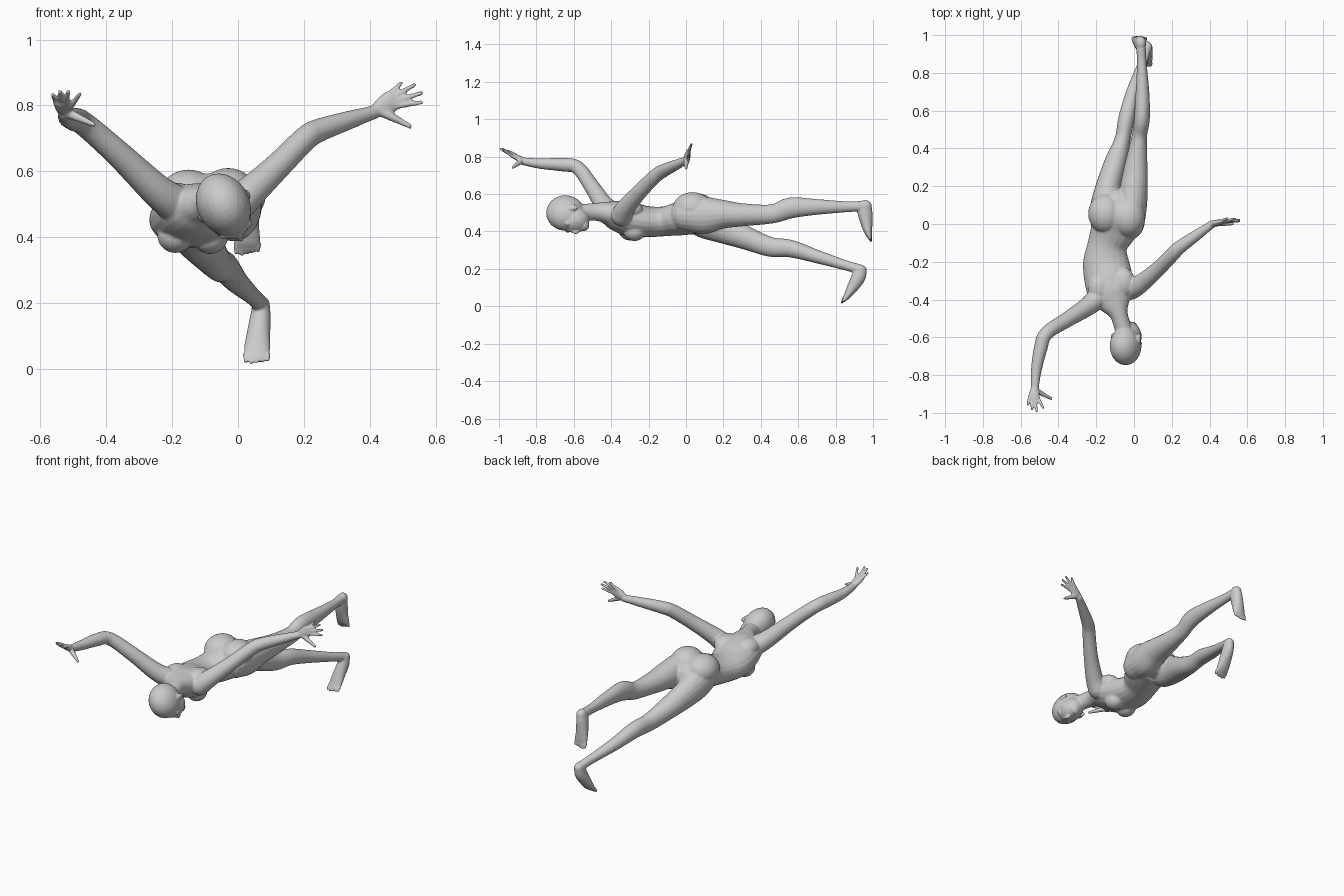
import bpy, bmesh, math
from mathutils import Vector, Matrix

bm = bmesh.new()
SEG = 20


def spline(a, b, c, d, t):
    return 0.5 * (2*b + (c-a)*t + (2*a-5*b+4*c-d)*t*t + (3*b-a-3*c+d)*t**3)


def loft(stations, ref=(0, 0, 1), sub=5):
    """Smooth elliptical tube: stations are (x, y, z, half width, half depth), rounded ends."""
    ref = Vector(ref)
    st = [Vector(s) for s in stations]
    ext = [2*st[0]-st[1]] + st + [2*st[-1]-st[-2]]
    ext[0][3:5] = st[0][3:5]
    ext[-1][3:5] = st[-1][3:5]
    pts = [spline(*ext[i:i+4], k/sub) for i in range(len(st)-1) for k in range(sub)] + [st[-1]]
    cen = [Vector(p[:3]) for p in pts]
    tan = [(cen[min(i+1, len(cen)-1)] - cen[max(i-1, 0)]).normalized() for i in range(len(cen))]
    rows = [(c, t, p[3], p[4]) for c, t, p in zip(cen, tan, pts)]

    def cap(row, sign):
        c, t, w, d = row
        r = min(w, d)
        return [(c + t*sign*r*math.sin(a), t, w*math.cos(a), d*math.cos(a))
                for a in (math.radians(v) for v in (25, 50, 70, 83))]
    rows = cap(rows[0], -1)[::-1] + rows + cap(rows[-1], 1)
    rings = []
    for c, t, w, d in rows:
        side = t.cross(ref).normalized()
        nor = side.cross(t)
        rings.append([bm.verts.new(c + side*w*math.cos(a) + nor*d*math.sin(a))
                      for a in (2*math.pi*k/SEG for k in range(SEG))])
    faces = [bm.faces.new((r0[k], r0[(k+1) % SEG], r1[(k+1) % SEG], r1[k]))
             for r0, r1 in zip(rings, rings[1:]) for k in range(SEG)]
    faces += [bm.faces.new(rings[0][::-1]), bm.faces.new(rings[-1])]
    bmesh.ops.recalc_face_normals(bm, faces=faces)


def blob(center, radii, basis=Matrix.Identity(3)):
    m = Matrix.Translation(center) @ basis.to_4x4() @ Matrix.Diagonal((*radii, 1))
    bmesh.ops.create_uvsphere(bm, u_segments=24, v_segments=16, radius=1, matrix=m)


def digit(a, b, r, ref):
    a, b = Vector(a), Vector(b)
    loft([(*a, r*1.15, r*1.15), (*a.lerp(b, .5), r, r), (*b, r*.8, r*.8)], ref, 3)


# torso and neck
loft([(-.09, .10, .485, .12, .09), (-.09, .05, .49, .15, .105), (-.11, -.03, .47, .125, .092),
      (-.14, -.11, .455, .105, .08), (-.148, -.20, .452, .122, .083), (-.135, -.29, .463, .128, .092),
      (-.118, -.37, .485, .122, .082), (-.10, -.425, .50, .085, .06), (-.08, -.48, .505, .048, .048),
      (-.055, -.56, .50, .046, .046)])
# shoulder blades, breasts, buttocks
for c, r in [((-.185, -.34, .515), (.06, .08, .05)), ((-.055, -.31, .515), (.06, .08, .05)),
             ((-.19, -.30, .405), (.055, .06, .053)), ((-.085, -.275, .402), (.055, .06, .053)),
             ((-.15, .055, .52), (.093, .105, .085)), ((-.03, .035, .525), (.09, .105, .085))]:
    blob(c, r)

# head, built in a tilted face frame: side, up, forward
f = Vector((.45, .0, -.893))
u = Vector((0, -1, 0))
s = u.cross(f).normalized()
frame = Matrix((s, u, f)).transposed()
hc = Vector((-.04, -.645, .49))


def head(side, up, fwd, radii):
    blob(hc + s*side + u*up + f*fwd, radii, frame)


head(0, 0, -.01, (.08, .103, .098))      # skull
head(0, -.045, .03, (.066, .085, .07))   # face
head(0, -.10, .062, (.032, .028, .032))  # chin
head(0, -.055, .10, (.011, .02, .016))   # nose
head(0, -.038, .094, (.008, .026, .011))
head(0, -.083, .087, (.02, .009, .011))  # lips
for k in (-1, 1):
    head(k*.078, -.04, -.005, (.009, .03, .017))   # ears
    head(k*.03, -.012, .076, (.026, .011, .013))   # brows
    head(k*.038, -.055, .06, (.02, .022, .02))     # cheeks
    head(k*.028, -.032, .076, (.013, .008, .01))   # eyes

# lowered leg
loft([(-.15, .04, .49, .085, .09), (-.148, .11, .455, .08, .095), (-.135, .20, .415, .067, .08),
      (-.097, .33, .362, .058, .062), (-.06, .45, .318, .042, .053), (-.04, .56, .308, .043, .047),
      (-.005, .70, .266, .036, .036), (.045, .85, .22, .025, .027), (.065, .92, .20, .025, .027)])
# raised leg
loft([(-.03, .0, .49, .085, .09), (-.012, .10, .487, .081, .10), (.0, .20, .492, .073, .077),
      (.01, .30, .489, .062, .062), (.028, .46, .494, .041, .051), (.042, .56, .526, .042, .056),
      (.045, .70, .531, .036, .042), (.041, .86, .532, .025, .029), (.037, .93, .535, .026, .028)])


def foot(stations, ref, length):
    """Sole-length loft with a row of five toes."""
    loft(stations, ref)
    st = stations[-1]
    end = Vector(st[:3])
    d = (end - Vector(stations[-2][:3])).normalized()
    side = d.cross(Vector(ref)).normalized()
    if side.x < 0:
        side = -side
    for k in range(5):
        off = (k-2)*.0165
        p = end + side*off - d*.01
        digit(p, p + d*(length - .004*abs(k-1)), .0085, ref)


foot([(.07, .935, .195, .027, .033), (.068, .922, .155, .032, .038), (.062, .893, .105, .036, .031),
      (.058, .865, .06, .04, .02), (.057, .845, .035, .035, .012)], (0, -.85, .5), .03)
foot([(.037, .957, .54, .028, .036), (.032, .957, .50, .032, .04), (.028, .966, .44, .036, .031),
      (.028, .976, .39, .04, .02), (.028, .983, .368, .035, .012)], (0, -1, 0), .03)


def arm(pts, ref):
    loft([(x, y, z, r, r) for x, y, z, r in pts], ref)


def hand(wrist, palm, knuckles, tips, thumb, ref):
    """Flat palm, four fingers from knuckles to tips, and a two-part thumb."""
    w = Vector(wrist)
    mid = sum((Vector(k) for k in knuckles), Vector()) / 4
    loft([(*w, .02, .017), (*w.lerp(mid, .5), palm*.85, .017), (*mid, palm, .012)], ref)
    for a, b in zip(knuckles, tips):
        digit(w.lerp(Vector(a), .9), b, .0085, ref)
    base = w.lerp(mid, .2)
    loft([(*base, .016, .016), (*base.lerp(Vector(thumb), .5), .0125, .0125), (*thumb, .008, .008)], ref)


# forward-reaching arm and hand
arm([(-.19, -.39, .50, .058), (-.25, -.44, .545, .05), (-.36, -.51, .65, .041), (-.465, -.58, .742, .037),
     (-.495, -.66, .757, .036), (-.518, -.78, .763, .028), (-.525, -.87, .775, .021)], (.2, .3, .9))
hand((-.525, -.865, .775), .032,
     [(-.553, -.915, .812), (-.54, -.925, .81), (-.524, -.93, .805), (-.507, -.925, .798)],
     [(-.563, -.955, .833), (-.54, -.982, .842), (-.515, -.992, .842), (-.48, -.975, .835)],
     (-.438, -.925, .742), (.1, .5, .8))
# sideways-reaching arm and hand
arm([(-.02, -.345, .485, .058), (.03, -.32, .53, .05), (.12, -.245, .615, .041), (.2, -.165, .695, .038),
     (.24, -.125, .722, .036), (.33, -.06, .753, .029), (.415, .0, .78, .021)], (-.5, .5, .6))
hand((.412, .0, .78), .034,
     [(.45, .012, .825), (.468, .013, .825), (.48, .013, .815), (.483, .012, .80)],
     [(.495, .03, .868), (.535, .028, .862), (.558, .022, .838), (.557, .015, .809)],
     (.522, .0, .737), (0, 1, 0))

# fuse all parts into one smooth skin
mesh = bpy.data.meshes.new("body")
bm.to_mesh(mesh)
bm.free()
body = bpy.data.objects.new("body", mesh)
bpy.context.collection.objects.link(body)
rm = body.modifiers.new("fuse", 'REMESH')
rm.mode = 'VOXEL'
rm.voxel_size = .005
rm.use_smooth_shade = True
sm = body.modifiers.new("soften", 'SMOOTH')
sm.factor = .5
sm.iterations = 5
